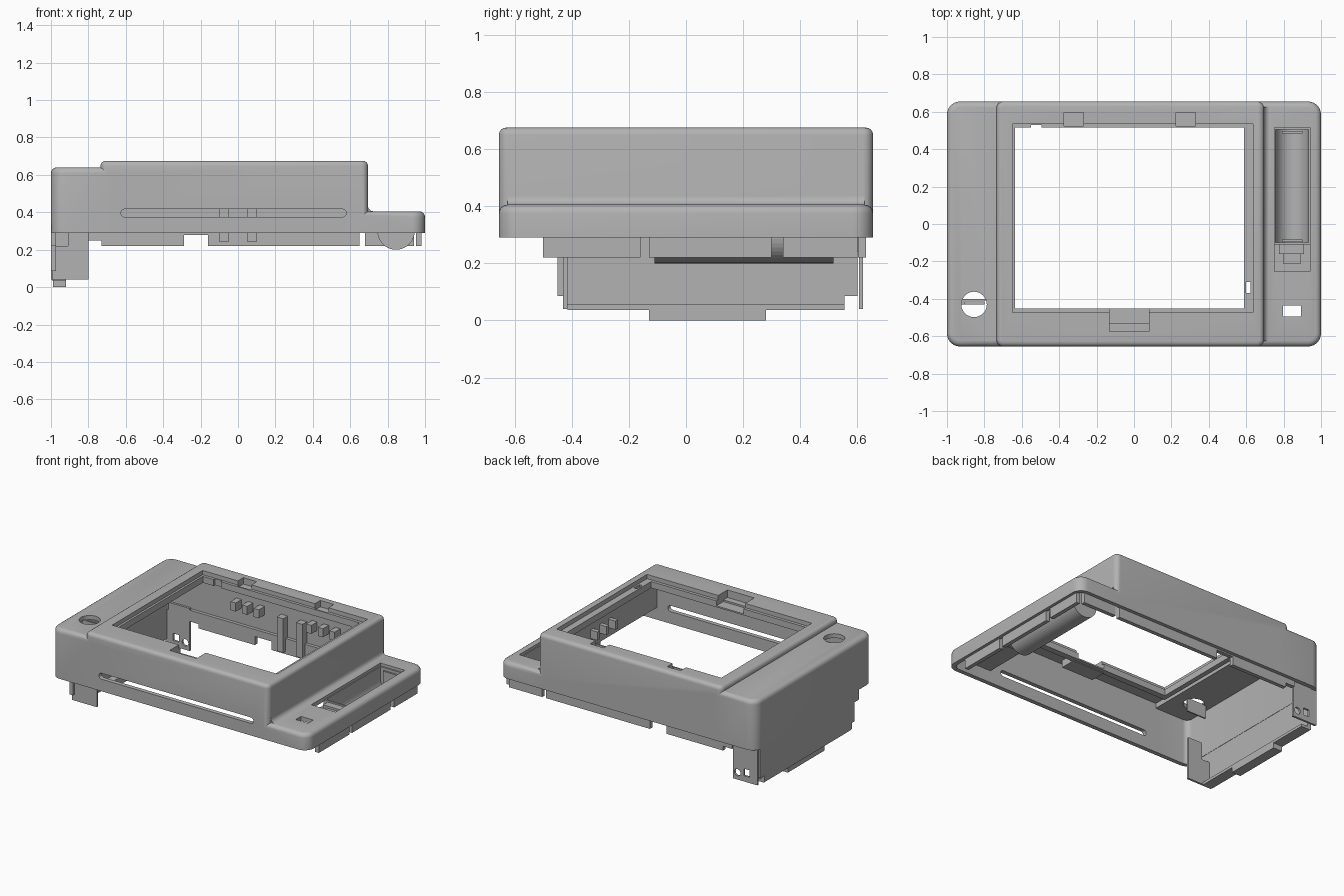
import bpy, bmesh, math
from mathutils import Vector

if "Cube" in bpy.data.objects:
    bpy.data.objects.remove(bpy.data.objects["Cube"], do_unlink=True)

grey = bpy.data.materials.new("plain grey")
grey.use_nodes = True
tone = (0.45, 0.45, 0.45, 1)
grey.diffuse_color = tone
grey.node_tree.nodes["Principled BSDF"].inputs["Base Color"].default_value = tone


def finish(name, bm):
    bmesh.ops.recalc_face_normals(bm, faces=bm.faces)
    mesh = bpy.data.meshes.new(name)
    bm.to_mesh(mesh)
    bm.free()
    mesh.materials.append(grey)
    obj = bpy.data.objects.new(name, mesh)
    bpy.context.collection.objects.link(obj)
    return obj


def box(name, xs, ys, zs, corner=0, top=0):
    """Box from ranges, with optional rounded upright and top edges."""
    bm = bmesh.new()
    bmesh.ops.create_cube(bm, size=1)
    for v in bm.verts:
        v.co = Vector([r[0] if c < 0 else r[1] for c, r in zip(v.co, (xs, ys, zs))])
    if corner:
        edges = [e for e in bm.edges if abs(e.verts[0].co.z - e.verts[1].co.z) > 0.01]
        bmesh.ops.bevel(bm, geom=edges, offset=corner, segments=6, profile=0.5, affect='EDGES')
    if top:
        edges = [e for e in bm.edges if all(v.co.z > zs[1] - 1e-4 for v in e.verts)]
        bmesh.ops.bevel(bm, geom=edges, offset=top, segments=4, profile=0.5, affect='EDGES')
    return finish(name, bm)


def prism(name, points, axis, lo, hi):
    """Extrude a 2D outline along an axis; the outline uses the other two axes in order."""
    bm = bmesh.new()
    verts = []
    for p in points:
        co = list(p)
        co.insert(axis, lo)
        verts.append(bm.verts.new(co))
    face = bm.faces.new(verts)
    new = bmesh.ops.extrude_face_region(bm, geom=[face])["geom"]
    shift = Vector([hi - lo if i == axis else 0 for i in range(3)])
    bmesh.ops.translate(bm, vec=shift, verts=[g for g in new if isinstance(g, bmesh.types.BMVert)])
    return finish(name, bm)


def arc(cx, cy, r, start, end, n=12):
    angles = [math.radians(start + (end - start) * i / n) for i in range(n + 1)]
    return [(cx + r * math.cos(a), cy + r * math.sin(a)) for a in angles]


def combine(target, other, op):
    mod = target.modifiers.new("join", 'BOOLEAN')
    mod.object, mod.operation, mod.solver = other, op, 'EXACT'
    bpy.context.view_layer.objects.active = target
    bpy.ops.object.modifier_apply(modifier=mod.name)
    bpy.data.objects.remove(other, do_unlink=True)


def cut(target, xs, ys, zs, corner=0):
    combine(target, box("cutter", xs, ys, zs, corner), 'DIFFERENCE')


# Outer case: tall centre, slightly lower right block, low left deck
Y = (-0.655, 0.655)
shell = box("case_shell", (-0.735, 0.695), Y, (0.29, 0.675), 0.035, 0.026)
for xs, z in (((-1, -0.6), 0.64), ((0.5, 1), 0.405)):
    combine(shell, box("block", xs, Y, (0.29, z), 0.07, 0.03), 'UNION')
fillet = [(0.68, 0.39), (0.725, 0.39)] + arc(0.725, 0.435, 0.03, 270, 180, 5) + [(0.68, 0.435)]
combine(shell, prism("fillet", fillet, 1, -0.625, 0.625), 'UNION')

# Hollow inside, open at the bottom
inner = (-0.625, 0.625)
cut(shell, (-0.97, -0.6), inner, (0.1, 0.61), 0.04)
cut(shell, (-0.705, 0.665), inner, (0.11, 0.645))
cut(shell, (0.5, 0.97), inner, (0.12, 0.375), 0.04)

# Window rim and the pads behind its latch and hinge recesses
hinges = ((-0.375, -0.27), (0.225, 0.33))
combine(shell, box("rim", (-0.67, 0.65), (-0.495, 0.56), (0.6, 0.655)), 'UNION')
combine(shell, box("pad", (-0.15, 0.1), (-0.59, -0.48), (0.595, 0.655)), 'UNION')
for a, b in hinges:
    combine(shell, box("pad", (a - 0.02, b + 0.02), (0.54, 0.61), (0.605, 0.655)), 'UNION')

# Window opening, ledge and recesses
cut(shell, (-0.635, 0.588), (-0.452, 0.515), (0.5, 0.8))
cut(shell, (-0.65, 0.635), (-0.473, 0.535), (0.645, 0.81))
cut(shell, (-0.13, 0.08), (-0.575, -0.44), (0.622, 0.82))
cut(shell, (-0.13, 0.08), (-0.53, -0.43), (0.61, 0.83))
for h in hinges:
    cut(shell, h, (0.525, 0.595), (0.63, 0.82))
cut(shell, (0.6, 0.623), (-0.37, -0.31), (0.5, 0.8))
cut(shell, (-0.55, -0.495), (0.5, 0.53), (0.5, 0.8))

# Long front slot, button hole, switch hole, battery opening
slot = arc(0.558, 0.396, 0.021, -90, 90, 8) + arc(-0.605, 0.396, 0.021, 90, 270, 8)
combine(shell, prism("slot", slot, 1, -0.7, -0.6), 'DIFFERENCE')
hole = arc(-0.855, -0.43, 0.068, 0, 360, 32)[:-1]
combine(shell, prism("hole", hole, 2, 0.5, 0.7), 'DIFFERENCE')
cut(shell, (0.797, 0.893), (-0.495, -0.437), (0.3, 0.5))
cut(shell, (0.75, 0.94), (-0.255, 0.515), (0.3, 0.5))

bpy.ops.object.select_all(action='DESELECT')
shell.select_set(True)
bpy.context.view_layer.objects.active = shell
bpy.ops.object.shade_smooth_by_angle(angle=math.radians(32))

# Battery trough: U-shaped channel with closed ends
outer_u = [(0.745, 0.385)] + arc(0.845, 0.3, 0.1, 180, 360, 20) + [(0.945, 0.385)]
inner_u = [(0.933, 0.385)] + arc(0.845, 0.3, 0.088, 360, 180, 20) + [(0.757, 0.385)]
trough = prism("battery_trough", outer_u + inner_u, 1, -0.1, 0.515)
for y in (-0.11, 0.505):
    prism("trough_end", outer_u, 1, y, y + 0.012)
for y in (-0.095, 0.485):
    box("battery_contact", (0.79, 0.9), (y, y + 0.012), (0.25, 0.37))

# Battery door latch
box("latch_floor", (0.745, 0.945), (-0.26, -0.1), (0.33, 0.345))
box("latch_bar", (0.775, 0.91), (-0.16, -0.105), (0.34, 0.375))
box("latch_tongue", (0.8, 0.89), (-0.215, -0.155), (0.34, 0.36))

# Right end wall stepping down below the case
steps = [(-0.6, 0.3), (-0.5, 0.3), (-0.5, 0.22), (-0.45, 0.22), (-0.45, 0.085), (-0.415, 0.085),
         (-0.415, 0.04), (0.555, 0.04), (0.555, 0.085), (0.6, 0.085), (0.6, 0.3),
         (0.6, 0.34), (-0.6, 0.34)]
prism("end_wall", steps, 0, -0.999, -0.972)
box("end_flange", (-0.995, -0.92), (-0.415, 0.555), (0.036, 0.055))
box("end_foot", (-0.99, -0.92), (-0.13, 0.28), (0, 0.04))
box("front_tab", (-0.995, -0.8), (-0.43, -0.415), (0.04, 0.22))
box("front_tab_root", (-0.91, -0.8), (-0.43, -0.415), (0.215, 0.34))
tab = box("back_tab", (-0.99, -0.8), (0.605, 0.62), (0.04, 0.34))
combine(tab, prism("hole", arc(-0.835, 0.09, 0.024, 0, 360, 20)[:-1], 1, 0.5, 0.7), 'DIFFERENCE')
cut(tab, (-0.93, -0.885), (0.5, 0.7), (0.08, 0.13))
box("button_rib", (-0.93, -0.78), (-0.41, -0.4), (0.52, 0.615))

# Locating lip under the back and left walls
for a, b, z in ((-0.8, -0.73, 0.25), (-0.73, -0.29, 0.22), (-0.29, -0.16, 0.28),
                (-0.16, 0.65, 0.22), (0.68, 0.94, 0.22)):
    box("back_lip", (a, b), (0.602, 0.63), (z, 0.33))
for a, b in ((-0.5, -0.16), (-0.13, 0.3), (0.34, 0.6)):
    box("left_lip", (0.952, 0.98), (a, b), (0.22, 0.33))

# Ribs and clip teeth on the inner walls
for a in (-0.1, 0.05):
    box("back_rib", (a, a + 0.05), (0.575, 0.63), (0.24, 0.48))
for centre in (-0.34, 0.25):
    for k in (-1, 0, 1):
        x = centre + k * 0.09
        box("back_tooth", (x - 0.02, x + 0.02), (0.56, 0.63), (0.44, 0.5))
for y in (-0.1, 0, 0.1):
    box("left_tooth", (0.61, 0.67), (y - 0.015, y + 0.015), (0.44, 0.5))
